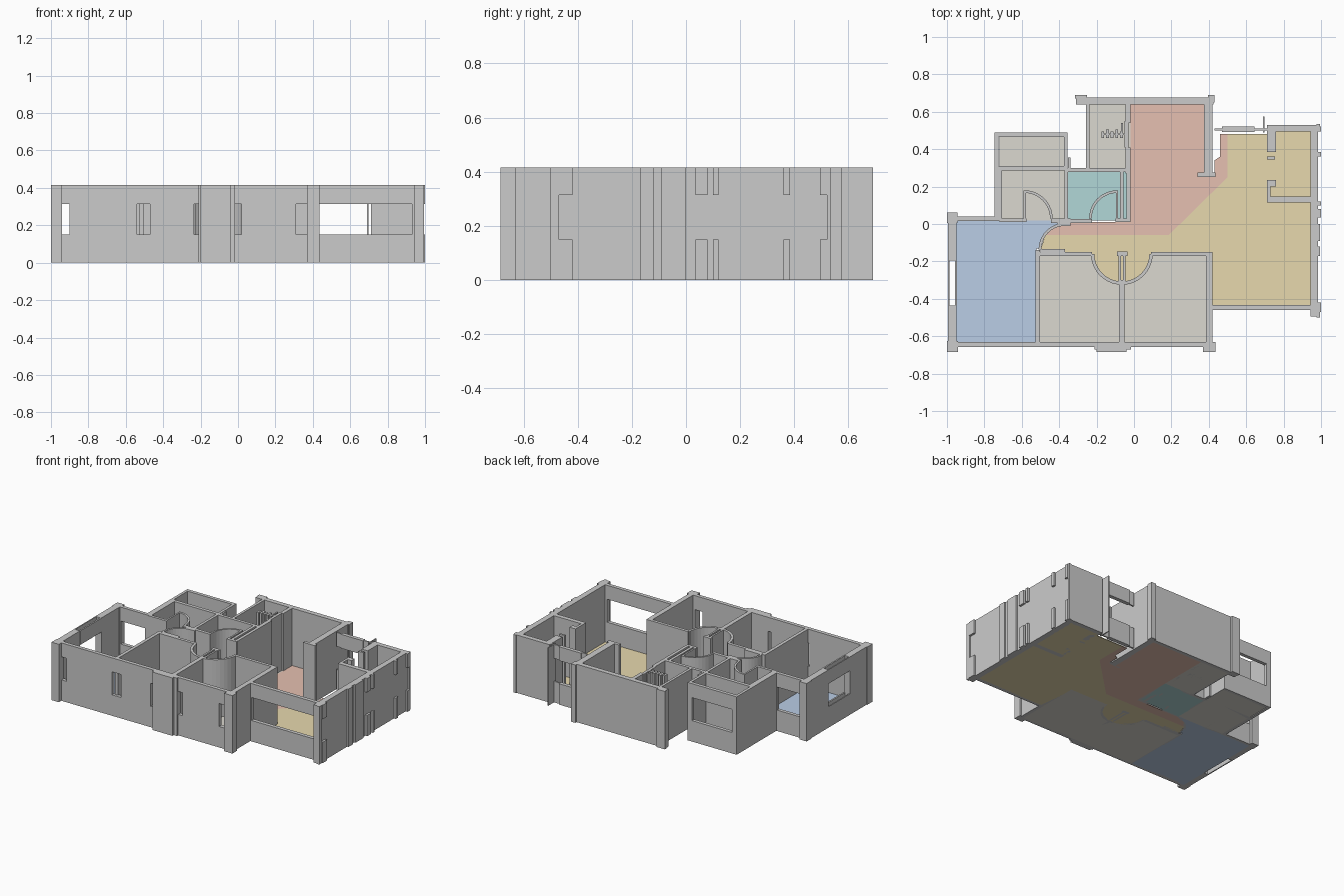
import bpy, bmesh, math

H, SILL, HEAD = 0.415, 0.15, 0.315   # wall height, window sill and head
FLOOR = 0.004


def add_box(bm, x0, x1, y0, y1, z0=0.0, z1=H):
    v = [bm.verts.new((x, y, z)) for z in (z0, z1)
         for x, y in ((x0, y0), (x1, y0), (x1, y1), (x0, y1))]
    for f in ((3, 2, 1, 0), (4, 5, 6, 7), (0, 1, 5, 4), (1, 2, 6, 5), (2, 3, 7, 6), (3, 0, 4, 7)):
        bm.faces.new([v[i] for i in f])


def finish(bm, name, color=None):
    bmesh.ops.recalc_face_normals(bm, faces=bm.faces[:])
    me = bpy.data.meshes.new(name)
    bm.to_mesh(me)
    bm.free()
    ob = bpy.data.objects.new(name, me)
    bpy.context.collection.objects.link(ob)
    if color:
        mat = bpy.data.materials.new(name)
        mat.diffuse_color = (*color, 1)
        me.materials.append(mat)
    return ob


def walls(name, rects):
    """Full-height walls from plan rectangles (x0, x1, y0, y1)."""
    bm = bmesh.new()
    for r in rects:
        add_box(bm, *r)
    finish(bm, name)


def window_wall(name, x0, x1, y0, y1, openings, axis='x'):
    """Straight wall with window openings given as spans along its axis."""
    bm = bmesh.new()

    def piece(a, b, z0, z1):
        if b - a > 1e-4:
            if axis == 'x':
                add_box(bm, a, b, y0, y1, z0, z1)
            else:
                add_box(bm, x0, x1, a, b, z0, z1)
    pos, end = (x0, x1) if axis == 'x' else (y0, y1)
    for a, b in openings:
        piece(pos, a, 0, H)
        piece(a, b, 0, SILL)
        piece(a, b, HEAD, H)
        pos = b
    piece(pos, end, 0, H)
    finish(bm, name)


def arc(cx, cy, r, a0, a1, n=10):
    return [(cx + r * math.cos(math.radians(a0 + (a1 - a0) * i / n)),
             cy + r * math.sin(math.radians(a0 + (a1 - a0) * i / n))) for i in range(n + 1)]


def prism(name, pts, z1, color=None):
    bm = bmesh.new()
    base = bm.faces.new([bm.verts.new((x, y, 0)) for x, y in pts])
    ext = bmesh.ops.extrude_face_region(bm, geom=[base], use_keep_orig=True)
    for v in [g for g in ext['geom'] if isinstance(g, bmesh.types.BMVert)]:
        v.co.z = z1
    return finish(bm, name, color)


def arc_wall(name, cx, cy, r, a0, a1, t=0.018):
    prism(name, arc(cx, cy, r, a0, a1) + arc(cx, cy, r - t, a1, a0), H)


# --- floors ---
GREY = (0.71, 0.69, 0.63)


def rect(x0, x1, y0, y1):
    return [(x0, y0), (x1, y0), (x1, y1), (x0, y1)]


for name, r in {'balcony_floor': (-0.72, -0.36, 0.30, 0.47),
                'kitchen_floor': (-0.72, -0.36, 0.02, 0.30),
                'store_floor': (-0.25, -0.02, 0.29, 0.65)}.items():
    prism(name, rect(*r), FLOOR, GREY)
prism('bath_floor', rect(-0.36, -0.02, 0.02, 0.29), FLOOR, (0.44, 0.68, 0.68))
prism('left_bedroom_floor', [(-0.515, -0.64), (-0.065, -0.64), (-0.065, -0.31)]
      + arc(-0.065, -0.16, 0.155, 270, 180) + [(-0.515, -0.16)], FLOOR, GREY)
prism('right_bedroom_floor', [(-0.065, -0.64), (0.395, -0.64), (0.395, -0.16)]
      + arc(-0.065, -0.16, 0.155, 0, -90), FLOOR, GREY)
prism('main_bedroom_floor', [(-0.955, -0.64), (-0.52, -0.64), (-0.52, -0.13), (-0.50, -0.13)]
      + arc(-0.37, -0.13, 0.13, 180, 90)[1:] + [(-0.37, 0.02), (-0.955, 0.02)],
      FLOOR, (0.49, 0.61, 0.79))
prism('dining_floor', [(-0.02, 0.65), (0.38, 0.65), (0.38, 0.26), (0.43, 0.26), (0.43, 0.34),
                       (0.46, 0.36), (0.46, 0.48), (0.50, 0.48), (0.50, 0.25), (0.185, -0.06),
                       (-0.475, -0.06), (-0.44, -0.02), (-0.38, 0.01), (-0.02, 0.01)],
      FLOOR, (0.79, 0.53, 0.44))
prism('living_floor', [(0.50, 0.25), (0.50, 0.48), (0.71, 0.48), (0.73, 0.50), (0.95, 0.50),
                       (0.95, -0.44), (0.395, -0.44), (0.395, -0.16)]
      + arc(-0.065, -0.16, 0.155, 0, -180) + [(-0.50, -0.14), (-0.475, -0.06), (0.185, -0.06)],
      FLOOR, (0.80, 0.69, 0.42))

# --- outer walls with windows ---
window_wall('front_bedroom_wall', -0.95, 0.40, -0.657, -0.63,
            [(-0.94, -0.90), (-0.54, -0.47), (-0.235, -0.20), (-0.02, 0.02), (0.31, 0.37)])
window_wall('front_living_wall', 0.42, 0.95, -0.46, -0.433, [(0.43, 0.93)])
window_wall('main_bedroom_rear_wall', -0.95, -0.73, 0.015, 0.04, [(-0.94, -0.75)])
window_wall('balcony_rear_wall', -0.745, -0.355, 0.465, 0.49, [(-0.71, -0.39)])
walls('left_wall', [(-0.995, -0.948, -0.66, -0.435), (-0.995, -0.948, -0.195, 0.04)])
for i, (a, b) in enumerate(((-0.995, -0.987), (-0.957, -0.946))):
    window_wall(f'left_window_frame_{i + 1}', a, b, -0.435, -0.195, [(-0.435, -0.195)], 'y')
walls('left_wall_end_posts', [(-1.0, -0.942, -0.685, -0.625), (-1.0, -0.945, 0.005, 0.062)])
walls('right_wall', [(0.945, 0.985, -0.495, 0.53)])
walls('rear_living_wall', [(0.71, 0.985, 0.495, 0.53), (0.69, 0.697, 0.49, 0.575)])
window_wall('rear_living_window', 0.43, 0.71, 0.50, 0.51, [(0.43, 0.71)])
window_wall('rear_window_middle', 0.47, 0.645, 0.493, 0.52, [(0.47, 0.645)])
walls('dining_rear_wall', [(-0.31, 0.425, 0.64, 0.675)])
walls('dining_right_wall', [(0.375, 0.42, 0.255, 0.675), (0.34, 0.435, 0.252, 0.275)])
walls('rear_end_posts', [(0.395, 0.43, 0.65, 0.69), (-0.315, -0.25, 0.67, 0.69)])
walls('front_pier', [(-0.21, -0.015, -0.67, -0.63), (-0.20, -0.04, -0.685, -0.66)])
walls('bedroom_right_wall', [(0.385, 0.42, -0.66, -0.15), (0.37, 0.435, -0.685, -0.63)])

# --- ridges on the right wall, some only at sill and head ---
walls('right_wall_ridges', [(0.975, 0.995, a, b) for a, b in
                            ((-0.50, -0.47), (-0.17, -0.12), (-0.09, 0.0), (0.52, 0.535))])
for i, (a, b) in enumerate(((-0.47, -0.42), (0.035, 0.08), (0.10, 0.12), (0.36, 0.385), (0.495, 0.52))):
    window_wall(f'right_wall_ledge_{i + 1}', 0.98, 1.0, a, b, [(a, b)], 'y')

# --- inner walls ---
walls('entry_closet_walls', [(0.712, 0.95, 0.115, 0.148), (0.712, 0.76, 0.20, 0.235),
                             (0.712, 0.73, 0.14, 0.22), (0.712, 0.755, 0.345, 0.36),
                             (0.712, 0.76, 0.385, 0.53)])
walls('bedroom_divider_walls', [(-0.527, -0.503, -0.64, -0.14), (-0.08, -0.05, -0.64, -0.30),
                                (-0.083, -0.07, -0.31, -0.15), (-0.058, -0.045, -0.31, -0.15),
                                (-0.09, -0.035, -0.17, -0.148)])
walls('corridor_walls', [(-0.52, -0.225, -0.172, -0.15), (0.09, 0.40, -0.172, -0.15),
                         (-0.50, -0.37, -0.15, -0.133)])
walls('kitchen_walls', [(-0.745, -0.705, 0.015, 0.30), (-0.745, -0.725, 0.28, 0.49),
                        (-0.745, -0.355, 0.285, 0.31), (-0.375, -0.355, 0.285, 0.49),
                        (-0.72, -0.575, 0.01, 0.03), (-0.445, -0.34, 0.005, 0.03),
                        (-0.372, -0.352, 0.01, 0.30), (-0.352, -0.34, 0.30, 0.355)])
walls('bath_walls', [(-0.36, -0.02, 0.278, 0.30), (-0.34, -0.225, 0.005, 0.028),
                     (-0.10, -0.02, 0.01, 0.03), (-0.075, -0.055, 0.02, 0.28),
                     (-0.04, -0.018, 0.02, 0.28)])
walls('store_walls', [(-0.257, -0.238, 0.29, 0.65), (-0.045, -0.018, 0.27, 0.41),
                      (-0.05, -0.03, 0.41, 0.55), (-0.045, -0.018, 0.54, 0.65)])
walls('store_louvres', [(-0.175 + 0.025 * i, -0.16 + 0.025 * i, 0.46, 0.495 + 0.01 * (i % 2))
                        for i in range(5)] + [(-0.17, -0.05, 0.475, 0.485),
                                              (-0.07, -0.06, 0.48, 0.54)])

# --- door leaves and their curved swings ---
arc_wall('left_bedroom_door_swing', -0.065, -0.16, 0.165, 180, 270)
arc_wall('right_bedroom_door_swing', -0.065, -0.16, 0.165, 270, 360)
arc_wall('main_bedroom_door_swing', -0.37, -0.135, 0.14, 90, 180, 0.015)
arc_wall('kitchen_door_swing', -0.585, 0.03, 0.15, 0, 90, 0.014)
arc_wall('bath_door_swing', -0.09, 0.03, 0.15, 90, 180, 0.014)
walls('door_leaves', [(-0.59, -0.578, 0.02, 0.18), (-0.097, -0.085, 0.02, 0.18)])
walls('main_bedroom_door_jamb', [(-0.41, -0.34, -0.01, 0.012)])
